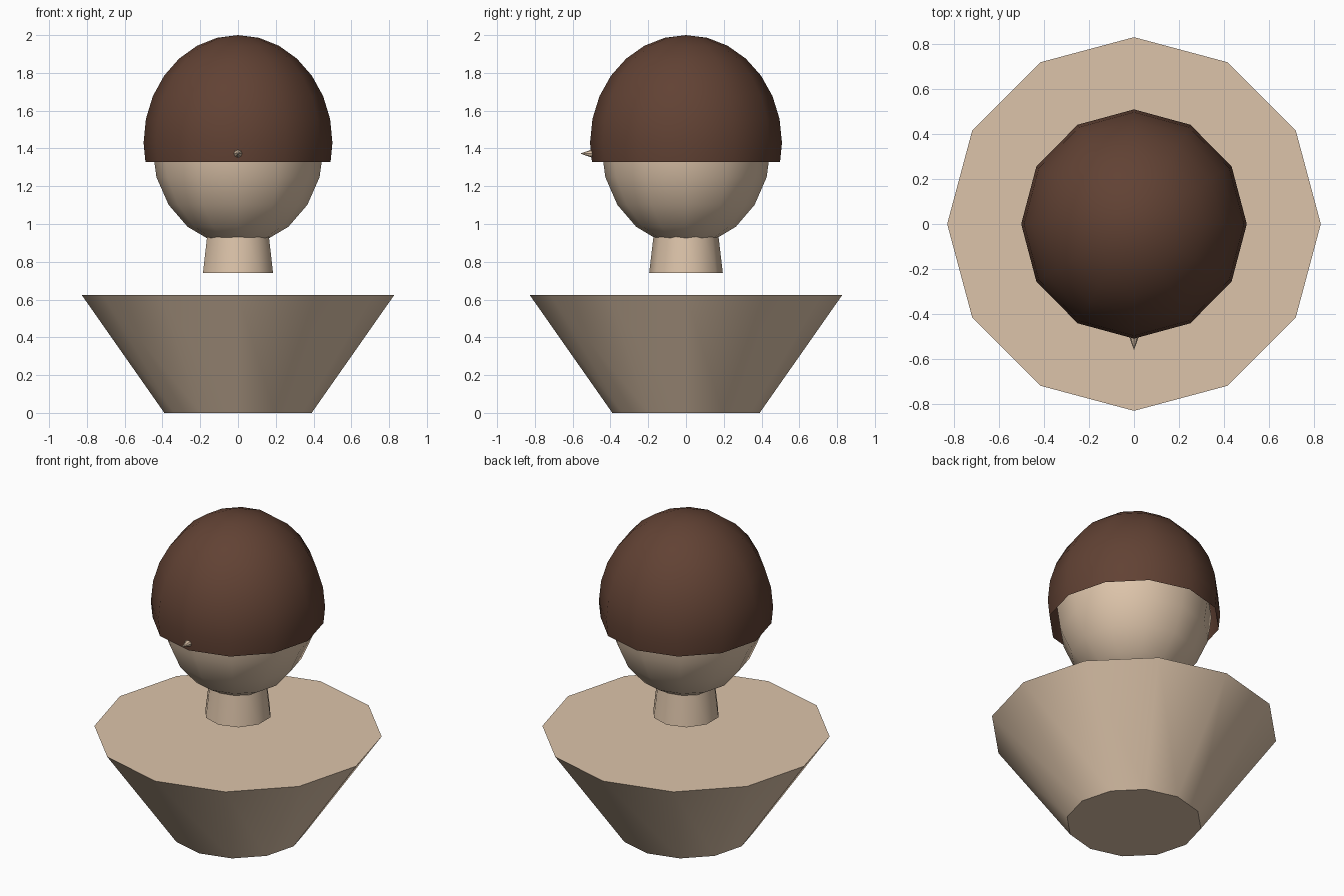
import bpy, bmesh, math
from mathutils import Matrix, Vector

if "Cube" in bpy.data.objects:
    bpy.data.objects.remove(bpy.data.objects["Cube"])


def material(name, rgb):
    m = bpy.data.materials.new(name)
    m.diffuse_color = (*rgb, 1)
    m.use_nodes = True
    m.node_tree.nodes["Principled BSDF"].inputs["Base Color"].default_value = m.diffuse_color
    return m


skin = material("skin_tan", (0.72, 0.55, 0.40))
brown = material("hair_brown", (0.120, 0.054, 0.034))


def finish(name, bm, mat):
    bmesh.ops.recalc_face_normals(bm, faces=bm.faces)
    me = bpy.data.meshes.new(name)
    bm.to_mesh(me)
    bm.free()
    me.materials.append(mat)
    ob = bpy.data.objects.new(name, me)
    bpy.context.collection.objects.link(ob)
    bpy.ops.object.select_all(action='DESELECT')
    ob.select_set(True)
    bpy.context.view_layer.objects.active = ob
    bpy.ops.object.shade_smooth_by_angle(angle=math.radians(40))
    return ob


def frustum(name, sides, r_low, r_high, z_low, z_high, mat):
    """Capped cone section with a vertex on the y axis."""
    bm = bmesh.new()
    rings = []
    for r, z in ((r_low, z_low), (r_high, z_high)):
        rings.append([bm.verts.new((r * math.sin(2 * math.pi * i / sides),
                                    r * math.cos(2 * math.pi * i / sides), z))
                      for i in range(sides)])
    low, high = rings
    for i in range(sides):
        j = (i + 1) % sides
        bm.faces.new((low[i], low[j], high[j], high[i]))
    bm.faces.new(low)
    bm.faces.new(high)
    return finish(name, bm, mat)


def ellipsoid(name, segments, rings, radii, z, mat, cut=None):
    """Scaled ball, optionally open below the cut height."""
    bm = bmesh.new()
    bmesh.ops.create_uvsphere(
        bm, u_segments=segments, v_segments=rings, radius=1,
        matrix=Matrix.Translation((0, 0, z)) @ Matrix.Diagonal((*radii, 1)))
    if cut is not None:
        bmesh.ops.bisect_plane(bm, geom=bm.verts[:] + bm.edges[:] + bm.faces[:],
                               plane_co=Vector((0, 0, cut)), plane_no=Vector((0, 0, 1)),
                               clear_inner=True)
    return finish(name, bm, mat)


# Tapered bust and floating neck
frustum("torso", 12, 0.39, 0.828, 0.0, 0.625, skin)
frustum("neck", 10, 0.195, 0.155, 0.74, 1.08, skin)

# Head and the open cap of hair over it
ellipsoid("head", 12, 10, (0.454, 0.449, 0.525), 1.41, skin)
ellipsoid("hair", 12, 14, (0.50, 0.508, 0.57), 1.43, brown, cut=1.328)

# Pointed nose poking through the hair
bm = bmesh.new()
bmesh.ops.create_cone(bm, cap_ends=True, segments=8, radius1=0.045, radius2=0, depth=0.13,
                      matrix=Matrix.Translation((0, -0.495, 1.373))
                      @ Matrix.Rotation(math.radians(90), 4, 'X'))
finish("nose", bm, skin)
